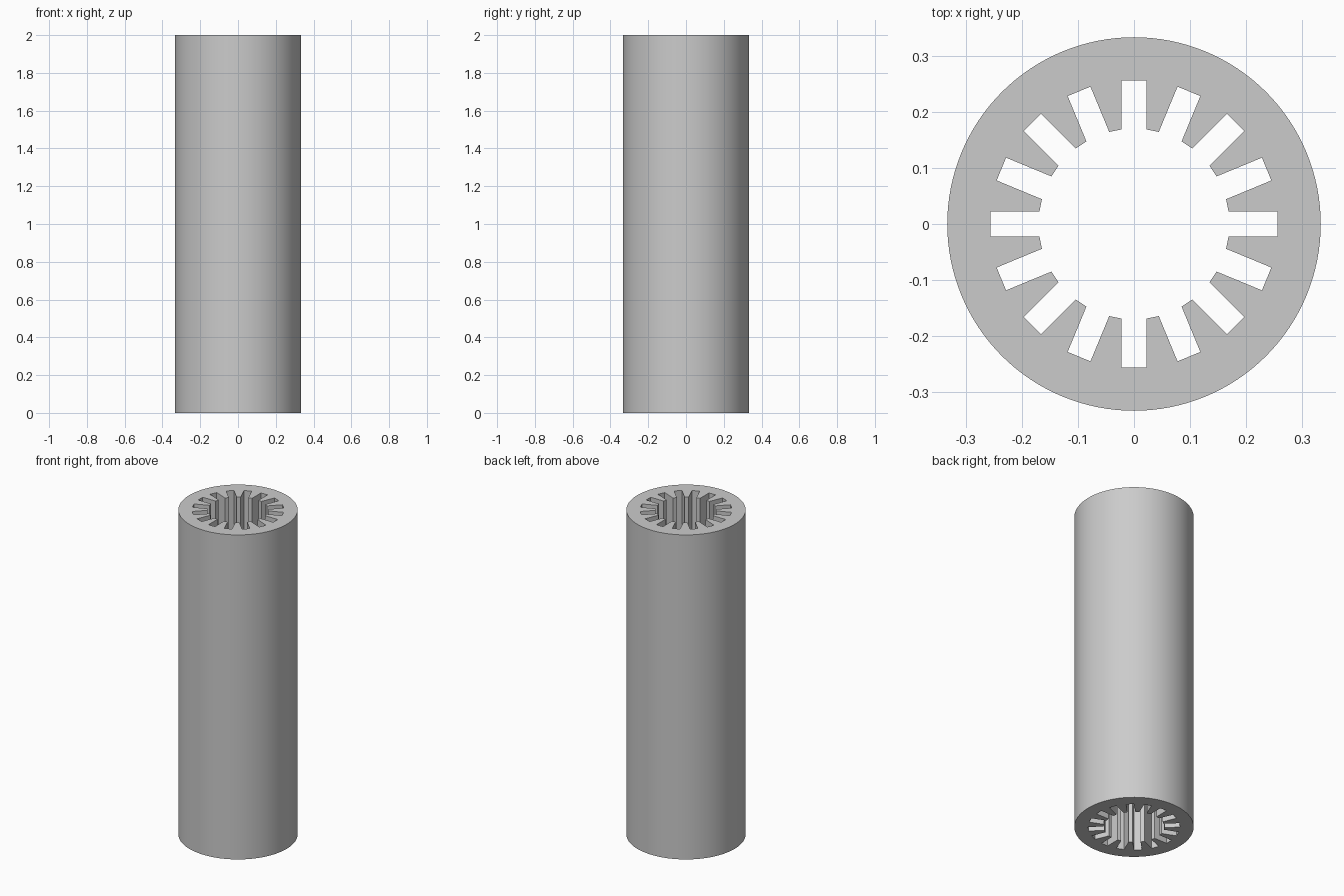
import bpy, bmesh
from math import radians, sqrt, tau
from mathutils import Matrix, Vector

cube = bpy.data.objects.get("Cube")
if cube:
    bpy.data.objects.remove(cube)

HEIGHT = 2.0
OUTER_R = 0.333
BORE_R = 0.17
SLOT_R = 0.256
SLOT_HALF = 0.022
SLOTS = 16
ARC_STEPS = 8

grey = bpy.data.materials.new("light grey")
grey.use_nodes = True
colour = (0.6, 0.6, 0.6, 1)
grey.diffuse_color = colour
grey.node_tree.nodes["Principled BSDF"].inputs["Base Color"].default_value = colour


def turned(point, angle):
    return Matrix.Rotation(angle, 3, "Z") @ Vector(point)


# One sector of the ring: outer arc, then the inner edge around one tooth
step = tau / SLOTS
slot_mid = (SLOT_R, 0, 0)
slot_depth = sqrt(BORE_R ** 2 - SLOT_HALF ** 2)
sector = [turned((OUTER_R, 0, 0), step * i / ARC_STEPS) for i in range(ARC_STEPS + 1)]
sector += [turned(p, step) for p in (slot_mid, (SLOT_R, -SLOT_HALF, 0), (slot_depth, -SLOT_HALF, 0))]
sector += [Vector(p) for p in ((slot_depth, SLOT_HALF, 0), (SLOT_R, SLOT_HALF, 0), slot_mid)]

# Repeat the sector around the axis and weld into a ring
bm = bmesh.new()
for s in range(SLOTS):
    bm.faces.new([bm.verts.new(turned(p, s * step)) for p in sector])
bmesh.ops.remove_doubles(bm, verts=bm.verts[:], dist=0.0001)

# Extrude the ring into the full sleeve
ring = bmesh.ops.extrude_face_region(bm, geom=bm.faces[:], use_keep_orig=True)
top = [v for v in ring["geom"] if isinstance(v, bmesh.types.BMVert)]
bmesh.ops.translate(bm, verts=top, vec=(0, 0, HEIGHT))
bmesh.ops.recalc_face_normals(bm, faces=bm.faces[:])

mesh = bpy.data.meshes.new("splined_sleeve")
bm.to_mesh(mesh)
bm.free()
mesh.materials.append(grey)
sleeve = bpy.data.objects.new("splined_sleeve", mesh)
bpy.context.collection.objects.link(sleeve)

# Smooth outer wall, sharp rims and teeth
bpy.ops.object.select_all(action="DESELECT")
sleeve.select_set(True)
bpy.context.view_layer.objects.active = sleeve
bpy.ops.object.shade_smooth_by_angle(angle=radians(15))
